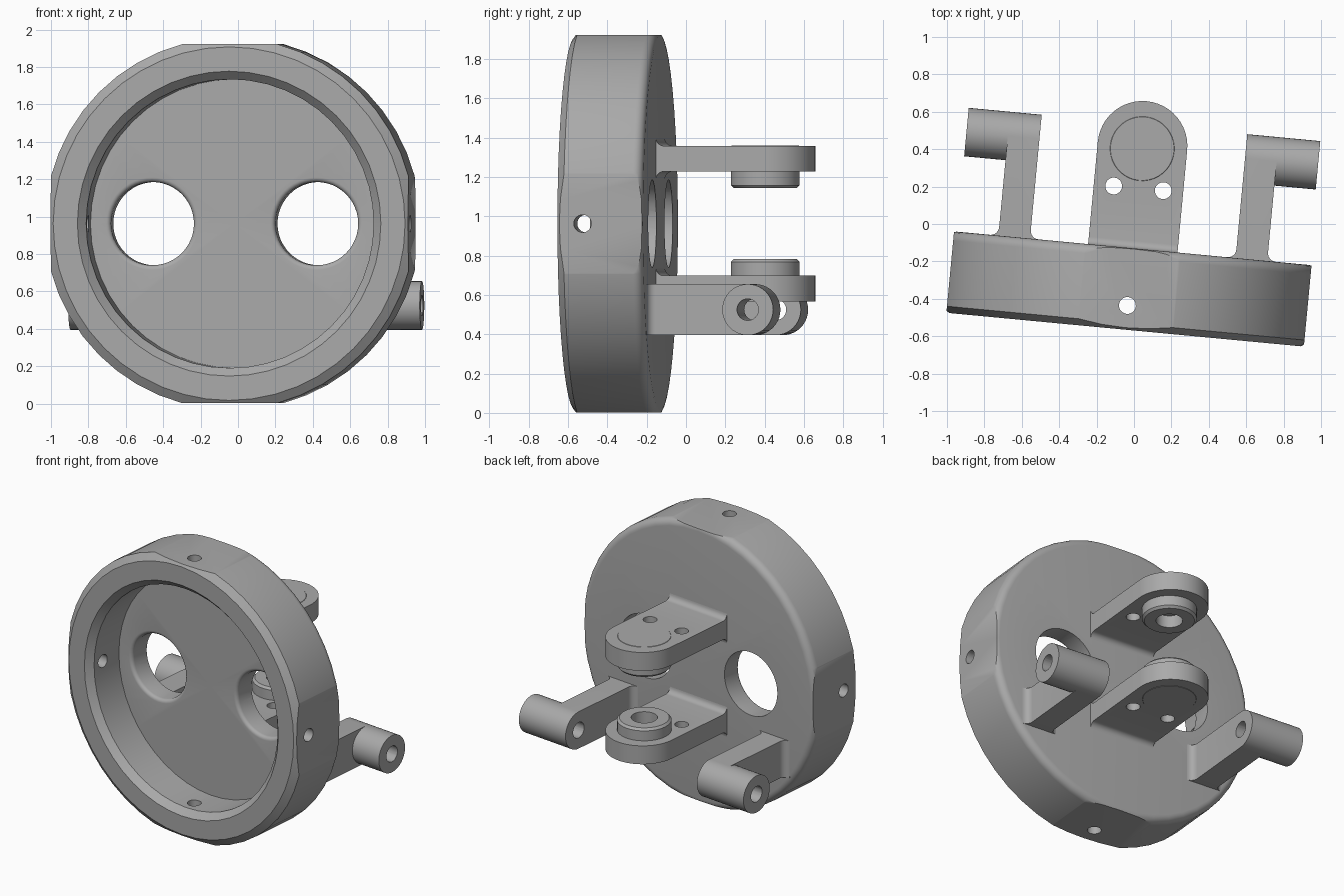
import bpy, bmesh
from math import sin, cos, pi, radians
from mathutils import Matrix, Vector

cube = bpy.data.objects.get("Cube")
if cube:
    bpy.data.objects.remove(cube, do_unlink=True)

# Single grey finish
grey = bpy.data.materials.new("grey")
grey.use_nodes = True
COLOUR = (0.4, 0.4, 0.4, 1)
grey.diffuse_color = COLOUR
grey.node_tree.nodes["Principled BSDF"].inputs["Base Color"].default_value = COLOUR

# Part frame: x across, y = depth behind the rim face, z from the disc axis
PLACE = Matrix.Translation((-0.0475, -0.565, 0.9625)) @ Matrix.Rotation(radians(-5.4), 4, "Z")
BACK, FLOOR = 0.437, 0.29


def axis_point(axis, a, b, h):
    return Vector({"x": (h, a, b), "y": (a, h, b), "z": (a, b, h)}[axis])


def finish(name, bm):
    bmesh.ops.remove_doubles(bm, verts=bm.verts, dist=1e-5)
    bmesh.ops.recalc_face_normals(bm, faces=bm.faces)
    mesh = bpy.data.meshes.new(name)
    bm.to_mesh(mesh)
    bm.free()
    mesh.materials.append(grey)
    obj = bpy.data.objects.new(name, mesh)
    bpy.context.collection.objects.link(obj)
    return obj


def lathe(name, profile, axis, centre=(0, 0, 0), sides=48):
    """Revolve (radius, height) points round an axis; open ends must touch it."""
    bm = bmesh.new()
    rings = []
    for r, h in profile:
        rings.append([bm.verts.new(Vector(centre) + axis_point(
            axis, r * cos(2 * pi * i / sides), r * sin(2 * pi * i / sides), h))
            for i in range(sides)])
    for (a, b), (p, q) in zip(zip(rings, rings[1:]), zip(profile, profile[1:])):
        for i in range(sides):
            j = (i + 1) % sides
            if p[0] == 0:
                bm.faces.new((a[0], b[i], b[j])) if i == 0 else bm.faces.new((a[i], b[i], b[j]))
            elif q[0] == 0:
                bm.faces.new((a[i], a[j], b[i]))
            else:
                bm.faces.new((a[i], a[j], b[j], b[i]))
    return finish(name, bm)


def rod(name, r, lo, hi, axis, centre=(0, 0, 0), sides=32):
    return lathe(name, [(0, lo), (r, lo), (r, hi), (0, hi)], axis, centre, sides)


def prism(name, outline, lo, hi, axis):
    bm = bmesh.new()
    ends = [[bm.verts.new(axis_point(axis, a, b, h)) for a, b in outline] for h in (lo, hi)]
    for end in ends:
        bm.faces.new(end)
    n = len(outline)
    for i in range(n):
        j = (i + 1) % n
        bm.faces.new((ends[0][i], ends[0][j], ends[1][j], ends[1][i]))
    return finish(name, bm)


def arc(cx, cy, r, start, end, steps):
    angles = [radians(start + (end - start) * i / steps) for i in range(steps + 1)]
    return [(cx + r * cos(t), cy + r * sin(t)) for t in angles]


def combine(obj, other, operation):
    mod = obj.modifiers.new("cut", "BOOLEAN")
    mod.operation, mod.solver, mod.object = operation, "EXACT", other
    bpy.context.view_layer.update()
    mesh = bpy.data.meshes.new_from_object(obj.evaluated_get(bpy.context.evaluated_depsgraph_get()))
    obj.modifiers.clear()
    obj.data = mesh
    bpy.data.objects.remove(other, do_unlink=True)


def flared(half, foot, r):
    """Strip outline with concave fillets where it meets the disc back."""
    right = arc(half + r, foot + r, r, 270, 180, 6)
    return [(half + r, foot - 0.02)] + right, [(-a, b) for a, b in reversed(right)] + [(-half - r, foot - 0.02)]


parts = []

# Cupped disc with chamfered rim, rounded back and four flats
body = lathe("disc_housing", [(0, FLOOR), (0.772, FLOOR), (0.772, 0.045), (0.815, 0), (0.945, 0),
                              (0.993, 0.035)] + arc(0.943, BACK - 0.05, 0.05, 0, 90, 6) + [(0, BACK)], "y")
F = 0.96
combine(body, prism("flats", [(-F, -F), (F, -F), (F, F), (-F, F)], -1, 1, "y"), "INTERSECT")
for s in (-1, 1):
    opening = [(0, FLOOR - 0.05), (0.2475, FLOOR - 0.05)]
    opening += arc(0.2475, FLOOR, 0.025, 90, 180, 5)[1:]
    opening = [(0, FLOOR - 0.05), (0.2475, FLOOR - 0.05), (0.2475, FLOOR)]
    opening += arc(0.2475, FLOOR + 0.025, 0.025, 270, 180, 5)[1:] + [(0.2225, 0.6), (0, 0.6)]
    combine(body, lathe("opening", opening, "y", (s * 0.441, 0, 0)), "DIFFERENCE")
for axis in "xz":
    combine(body, rod("screw_hole", 0.045, -1.2, 1.2, axis, (0, 0.13, 0), 24), "DIFFERENCE")
parts.append(body)

# Upper and lower tongues, each with a root fillet, two holes and a blind bushing
for s, label in ((1, "upper"), (-1, "lower")):
    w, tip = 0.24, BACK + 0.55
    tongue = prism(label + "_tongue", [(w, BACK - 0.03)] + arc(0, tip, w, 0, 180, 24) + [(-w, BACK - 0.03)],
                   s * 0.265, s * 0.395, "z")
    a, b = flared(0.065, BACK, 0.04)
    root = [(d, z + s * 0.33) for z, d in a + b]
    combine(tongue, prism("root", root, -w, w, "x"), "UNION")
    for side in (-1, 1):
        combine(tongue, rod("hole", 0.045, -0.6, 0.6, "z", (side * 0.133, BACK + 0.322, 0), 24), "DIFFERENCE")
    bushing = [(0, 0.397), (0.17, 0.397), (0.175, 0.392), (0.175, 0.195), (0.16, 0.18),
               (0.085, 0.18), (0.085, 0.28), (0, 0.28)]
    parts += [tongue, lathe(label + "_bushing", [(r, s * h) for r, h in bushing], "z",
                            (0, BACK + 0.535, 0), 40)]

# Side arms with outward barrels
for s, label in ((1, "left"), (-1, "right")):
    mid, axle, z = 0.637, BACK + 0.535, -0.4375
    a, b = flared(0.085, BACK, 0.045)
    plan = a + [(0.085, axle), (-0.085, axle)] + b
    arm = prism(label + "_arm", [(s * (x + mid), y) for x, y in plan], z - 0.13, z + 0.13, "z")
    combine(arm, rod("barrel", 0.13, s * 0.552, s * 0.944, "x", (0, axle, z), 40), "UNION")
    combine(arm, rod("bore", 0.055, s * 0.4, s * 1.1, "x", (0, axle, z), 24), "DIFFERENCE")
    parts.append(arm)

# Place the parts and smooth the round surfaces
bpy.ops.object.select_all(action="DESELECT")
for obj in parts:
    obj.data.transform(PLACE)
    obj.select_set(True)
bpy.context.view_layer.objects.active = body
bpy.ops.object.shade_smooth_by_angle(angle=radians(30))
